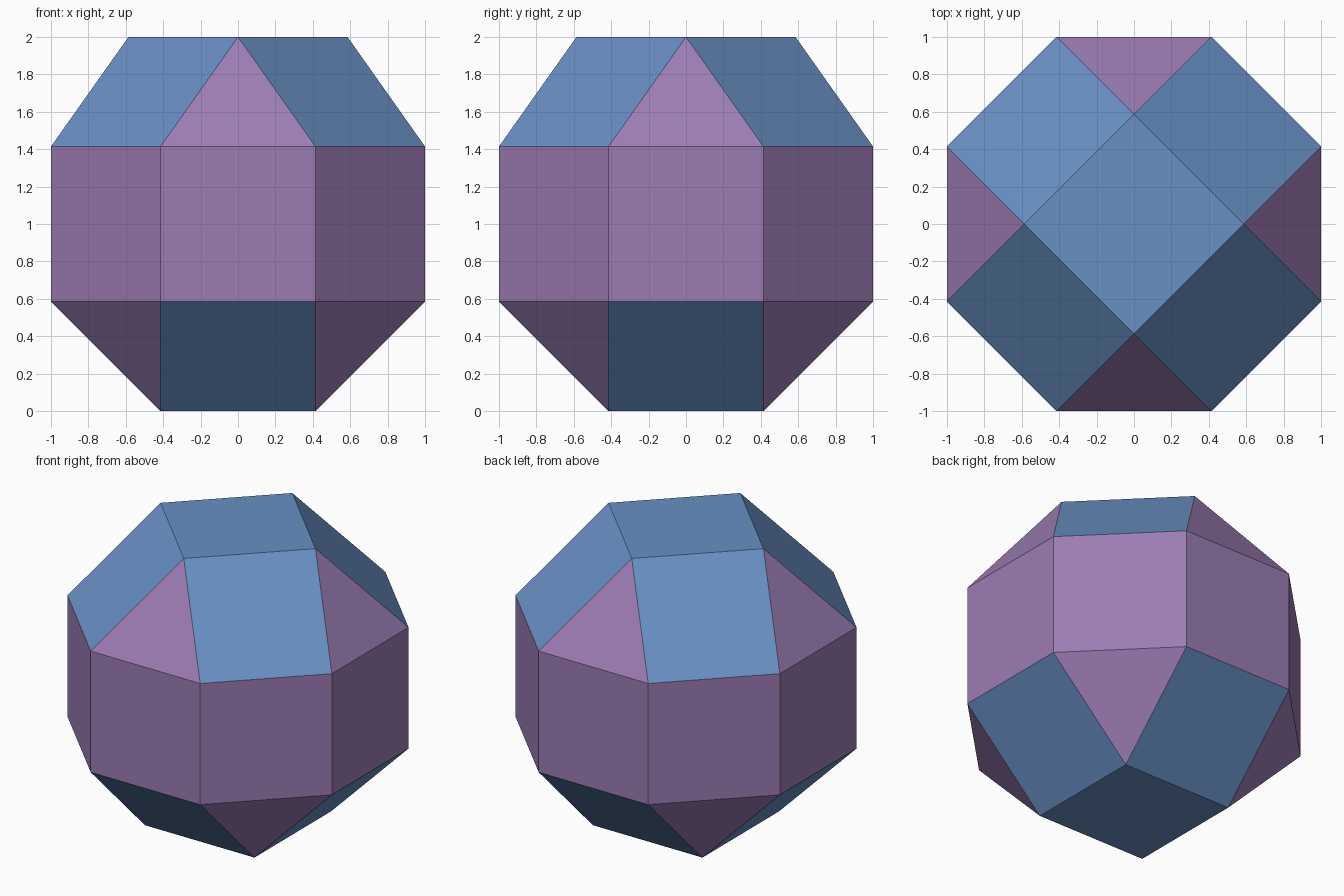
import bpy, bmesh, math

if "Cube" in bpy.data.objects:
    bpy.data.objects.remove(bpy.data.objects["Cube"])

HALF = math.sqrt(2) - 1            # half an edge length
R_OCT = 1 / math.cos(math.pi / 8)  # octagon corner radius
R_SQ = HALF * math.sqrt(2)         # cap square corner radius


def material(name, rgb):
    m = bpy.data.materials.new(name)
    m.diffuse_color = (*rgb, 1)
    m.use_nodes = True
    m.node_tree.nodes["Principled BSDF"].inputs["Base Color"].default_value = m.diffuse_color
    return m


def ring(bm, count, radius, start, z):
    step = 2 * math.pi / count
    return [bm.verts.new((radius * math.cos(math.radians(start) + i * step),
                          radius * math.sin(math.radians(start) + i * step), z))
            for i in range(count)]


def cap(bm, octagon, square, shift):
    """Square cap joined to an octagon by alternating squares and triangles."""
    faces = [bm.faces.new(square)]
    for k in range(4):
        a, b, c = (octagon[(2 * k + shift + j) % 8] for j in range(3))
        p, q = square[k], square[(k + 1) % 4]
        bm.faces.new((a, b, p))                     # triangle below a corner
        faces.append(bm.faces.new((b, c, q, p)))    # slanted square
    for f in faces:
        f.material_index = 1


bm = bmesh.new()
low = ring(bm, 8, R_OCT, 22.5, 1 - HALF)
high = ring(bm, 8, R_OCT, 22.5, 1 + HALF)

# Upright band of eight squares
for i in range(8):
    j = (i + 1) % 8
    bm.faces.new((low[i], low[j], high[j], high[i]))

# Caps, turned 45 degrees from each other
cap(bm, high, ring(bm, 4, R_SQ, 0, 2), -1)
cap(bm, low, ring(bm, 4, R_SQ, 45, 0), 0)
bmesh.ops.recalc_face_normals(bm, faces=bm.faces)

mesh = bpy.data.meshes.new("polyhedron")
bm.to_mesh(mesh)
bm.free()
mesh.materials.append(material("purple", (0.333, 0.205, 0.456)))
mesh.materials.append(material("blue", (0.138, 0.279, 0.552)))
bpy.context.collection.objects.link(bpy.data.objects.new("polyhedron", mesh))
